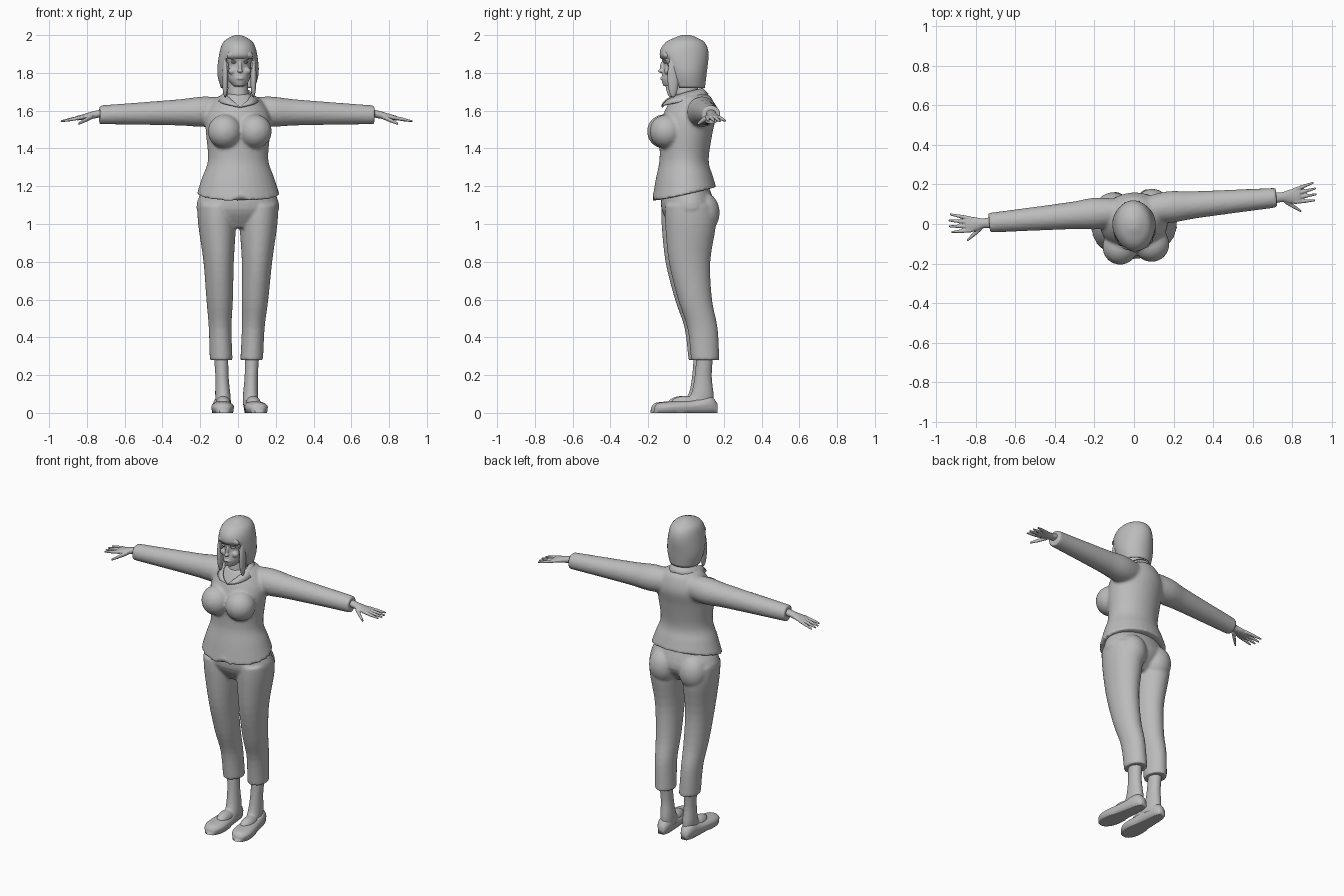
import bpy, bmesh, math
from mathutils import Vector, Matrix

default_cube = bpy.data.objects.get("Cube")
if default_cube:
    bpy.data.objects.remove(default_cube)

COLOUR = (.5, .5, .5, 1)
grey = bpy.data.materials.new("plain grey")
grey.use_nodes = True
grey.diffuse_color = COLOUR
grey.node_tree.nodes["Principled BSDF"].inputs["Base Color"].default_value = COLOUR

parts = []
SIDES = {"right": -1, "left": 1}
ARM_Y = .07


def spline(rows, steps=4):
    """Smoothly interpolate profile rows."""
    points = [Vector(row) for row in rows]
    points = [points[0], *points, points[-1]]
    result = []
    for a, b, c, d in zip(points, points[1:], points[2:], points[3:]):
        for i in range(steps):
            t = i / steps
            bend = (a - b * 2.5 + c * 2 - d / 2) * t
            twist = ((b - c) * 1.5 + (d - a) / 2) * t * t
            result.append(b + ((c - a) / 2 + bend + twist) * t)
    return result + [points[-1]]


def loft(bm, rings, sides=32):
    """Skin closed rings, each given as a centre and two half-axis vectors."""
    angles = [math.tau * i / sides for i in range(sides)]
    loops = []
    for centre, u, v in rings:
        centre, u, v = Vector(centre), Vector(u), Vector(v)
        loops.append([bm.verts.new(centre + u * math.cos(a) + v * math.sin(a)) for a in angles])
    for lower, upper in zip(loops, loops[1:]):
        for i in range(sides):
            bm.faces.new((lower[i - 1], lower[i], upper[i], upper[i - 1]))
    bm.faces.new(loops[0])
    bm.faces.new(loops[-1])
    return loops


def upright(bm, rows, side=0, sides=32):
    """Rows hold height, half width, front and back; legs spread as they rise."""
    return loft(bm, [((side * (.07 + .04 * z), (front + back) / 2, z), (width, 0, 0), (0, (back - front) / 2, 0))
                     for z, width, front, back in spline(rows)], sides)


def sideways(bm, side, rows, height):
    """Rows hold distance, half depth and half thickness; height is a rule of distance."""
    loft(bm, [((side * x, ARM_Y, height(x)), (0, depth, 0), (0, 0, thick))
              for x, depth, thick in spline(rows)], sides=24)


def finger(bm, side, root, tip, radius):
    """A tapering digit from root to tip."""
    root, tip = Vector(root), Vector(tip)
    rings = []
    for t in (0, .5, 1):
        x, y, z = root.lerp(tip, t)
        r = radius * (1 - t * t / 2)
        rings.append(((side * x, y, z), (0, r, 0), (0, 0, r)))
    loft(bm, rings, sides=12)


def ball(bm, centre, size, tilt=0):
    matrix = Matrix.LocRotScale(Vector(centre), Matrix.Rotation(tilt, 3, 'Y'), Vector(size))
    bmesh.ops.create_uvsphere(bm, u_segments=24, v_segments=14, radius=1, matrix=matrix)


def finish(bm, name, voxel=0, relax=4, thickness=0):
    """Make the object; a voxel size blends overlapping pieces into one skin."""
    bmesh.ops.recalc_face_normals(bm, faces=bm.faces)
    mesh = bpy.data.meshes.new(name)
    bm.to_mesh(mesh)
    bm.free()
    mesh.materials.append(grey)
    for polygon in mesh.polygons:
        polygon.use_smooth = True
    part = bpy.data.objects.new(name, mesh)
    bpy.context.collection.objects.link(part)
    if thickness:
        part.modifiers.new("thickness", 'SOLIDIFY').thickness = thickness
    if voxel:
        blend = part.modifiers.new("blend", 'REMESH')
        blend.mode = 'VOXEL'
        blend.voxel_size = voxel
        blend.use_smooth_shade = True
        part.modifiers.new("relax", 'SMOOTH').iterations = relax
    parts.append(part)


# Shirt: torso, bust and sleeves, with a hem that dips and is notched in front
bm = bmesh.new()
loops = upright(bm, [(1.16, .22, -.18, .16), (1.25, .19, -.16, .14), (1.34, .16, -.14, .12), (1.48, .17, -.14, .14),
                     (1.58, .17, -.12, .16), (1.66, .12, -.08, .14), (1.69, .07, -.06, .11)])
for v in bm.verts:
    v.co.z += 1.6 * max(0, 1.3 - v.co.z) * v.co.y
min(loops[0], key=lambda v: v.co.y).co.z += .04
for side in SIDES.values():
    ball(bm, (side * .08, -.11, 1.49), (.09, .09, .09))
    sideways(bm, side, [(.05, .06, .07), (.18, .08, .08), (.3, .07, .07), (.5, .06, .06), (.73, .05, .05)],
             height=lambda x: 1.6 - .03 * x)
finish(bm, "shirt", voxel=.009, relax=6)

# Trousers: hips, seat and two cropped legs
bm = bmesh.new()
upright(bm, [(1.2, .18, -.12, .12), (1.08, .22, -.13, .15), (.98, .13, -.07, .08)])
for side in SIDES.values():
    ball(bm, (side * .1, .08, 1.06), (.09, .09, .11))
    upright(bm, [(1.1, .1, -.12, .14), (1, .1, -.12, .15), (.8, .08, -.1, .12),
                 (.6, .07, -.05, .13), (.45, .06, 0, .16), (.28, .06, .02, .17)], side)
finish(bm, "trousers", voxel=.008)

for label, side in SIDES.items():
    # Ankle and instep
    bm = bmesh.new()
    upright(bm, [(.34, .04, .05, .14), (.2, .035, .04, .13), (.1, .04, .02, .14), (.04, .04, -.02, .14)], side)
    ball(bm, (side * .08, -.01, .05), (.04, .08, .04))
    finish(bm, label + "_ankle", voxel=.006)

    # Flat slip-on shoe, turned out a little, with a level sole
    bm = bmesh.new()
    loft(bm, [((side * (.085 - y / 20), y, top / 2), (width, 0, 0), (0, 0, top / 2))
              for y, width, top in spline([(.16, .02, .05), (.12, .04, .09), (.03, .05, .07), (-.1, .06, .06),
                                           (-.16, .04, .05), (-.18, .01, .02)])])
    for v in bm.verts:
        if v.co.z < .02:
            v.co.z = 0
    finish(bm, label + "_shoe")

    # Hand: palm, four spread fingers and a lowered thumb
    bm = bmesh.new()
    palm_height = lambda x: 1.58 - (x - .75) / 5
    sideways(bm, side, [(.7, .03, .02), (.76, .025, .02), (.8, .035, .016), (.85, .04, .012)], palm_height)
    for i in range(4):
        reach = .94 - abs(i - 1.5) / 100
        finger(bm, side, (.82, .1 - i * .02, palm_height(.82)), (reach, .13 - i * .03, palm_height(reach)), .011)
    finger(bm, side, (.77, .05, 1.57), (.85, -.01, 1.53), .014)
    finish(bm, label + "_hand", voxel=.004, relax=3)

# Head: skull, neck and facial relief
bm = bmesh.new()
upright(bm, [(1.73, .03, -.12, -.04), (1.77, .06, -.13, .05), (1.84, .07, -.12, .08),
             (1.9, .08, -.13, .1), (1.97, .05, -.07, .06)])
upright(bm, [(1.57, .08, -.11, .08), (1.65, .06, -.07, .07), (1.78, .05, -.05, .06)])
nose_tip, nose_bridge, lips = (0, -.13, 1.81), (0, -.125, 1.83), (0, -.125, 1.77)
ball(bm, nose_tip, (.014, .02, .01))
ball(bm, nose_bridge, (.01, .014, .03))
ball(bm, lips, (.02, .012, .008))
for side in SIDES.values():
    brow, cheek = (side * .03, -.117, 1.874), (side * .036, -.1, 1.81)
    ball(bm, brow, (.02, .011, .005), tilt=side * .1)
    ball(bm, cheek, (.025, .02, .02))
finish(bm, "head", voxel=.004, relax=3)

# Eyes with lids
bm = bmesh.new()
for side in SIDES.values():
    eye, lid = (side * .03, -.11, 1.856), (side * .03, -.11, 1.862)
    ball(bm, eye, (.014, .012, .006))
    ball(bm, lid, (.017, .014, .002), tilt=side * .1)
finish(bm, "eyes")

# Bobbed hair: a cap with the face opening and underside removed
bm = bmesh.new()
upright(bm, [(1.72, .09, -.08, .1), (1.8, .11, -.11, .11), (1.9, .1, -.14, .12), (1.96, .08, -.11, .1),
             (1.99, .04, -.05, .05), (2, .01, -.02, .02)], sides=40)
opening = []
for face in bm.faces:
    middle = face.calc_center_median()
    underside = len(face.verts) > 4
    in_front = middle.y < 0 and abs(middle.x) < .07
    if middle.z < 1.885 and (underside or in_front):
        opening.append(face)
bmesh.ops.delete(bm, geom=opening, context='FACES')
finish(bm, "hair", thickness=.008)

# Locks framing the face and a fringe swept to both sides
bm = bmesh.new()
for side in SIDES.values():
    ball(bm, (side * .075, -.075, 1.78), (.016, .03, .11))
    ball(bm, (side * .035, -.11, 1.9), (.036, .018, .02), tilt=side * .35)
finish(bm, "hair_locks")

# Collar: a folded band falling to pointed wings, open in a V
bm = bmesh.new()
for side in SIDES.values():
    columns = []
    for i in range(9):
        t = i / 8
        inner, outer = math.pi * t, math.pi * t * .85
        columns.append((
            bm.verts.new((side * .07 * math.sin(inner), .11 * math.cos(inner) - .02, 1.72 - t * t / 10)),
            bm.verts.new((side * .11 * math.sin(outer), .13 * math.cos(outer) - .01, 1.69 - t * .06))))
    for (a, b), (c, d) in zip(columns, columns[1:]):
        bm.faces.new((a, b, d, c))
bmesh.ops.remove_doubles(bm, verts=bm.verts, dist=.001)
finish(bm, "collar", thickness=.008)

# Turn the whole figure slightly about its upright axis
for part in parts:
    part.matrix_world = Matrix.Rotation(math.radians(5), 4, 'Z')
